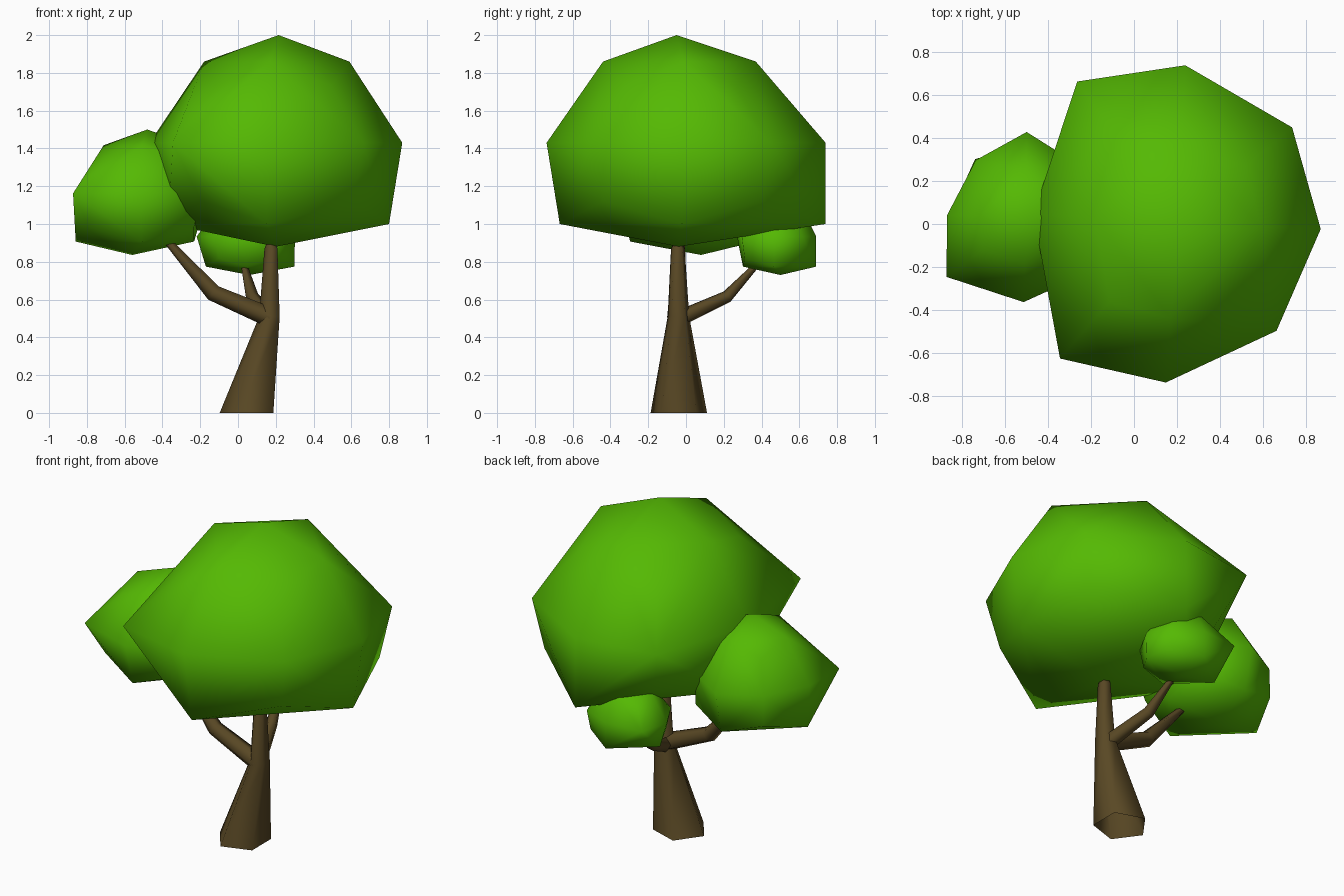
import bpy, bmesh
from math import sin, cos, radians, tau
from mathutils import Vector

cube = bpy.data.objects.get("Cube")
if cube:
    bpy.data.objects.remove(cube, do_unlink=True)


def material(name, rgb):
    mat = bpy.data.materials.new(name)
    mat.use_nodes = True
    color = (*rgb, 1)
    mat.diffuse_color = color
    mat.node_tree.nodes["Principled BSDF"].inputs["Base Color"].default_value = color
    return mat


leaf_green = material("leaf green", (0.09, 0.485, 0.001))
bark_brown = material("bark brown", (0.10, 0.065, 0.018))


def finish(name, bm, mat):
    bmesh.ops.recalc_face_normals(bm, faces=bm.faces)
    mesh = bpy.data.meshes.new(name)
    bm.to_mesh(mesh)
    bm.free()
    mesh.materials.append(mat)
    obj = bpy.data.objects.new(name, mesh)
    bpy.context.collection.objects.link(obj)
    return obj


# Irregular clump of leaves, like a rounded cube: an eight-sided middle ring,
# four edge points and four corners above and below it, and two poles
ANGLES = [-2, 40, 87, 125, 176, 229, 266, 313]
UPPER = [0.39, 0.37, 0.38, 0.44]
UPPER_CORNERS = [0.42, 0.45, 0.48, 0.43]
LOWER_CORNERS = [0.63, 0.62, 0.60, 0.60]


def foliage(name, center, width, height, turn, middle, lower, low_pole, top_pole):
    x, y, bottom = center
    bm = bmesh.new()

    def ring(radii, angles, z):
        return [bm.verts.new((x + width * r * cos(radians(a + turn)),
                              y + width * r * sin(radians(a + turn)),
                              bottom + height * z))
                for r, a in zip(radii, angles)]

    def dome(four, corners, pole):
        for k in range(4):
            a, b, c = four[k], four[(k + 1) % 4], corners[k]
            m = [belt[(2 * k + i) % 8] for i in range(3)]
            for tri in ((pole, a, b), (a, c, b), (a, m[0], m[1]),
                        (a, m[1], c), (c, m[1], b), (b, m[1], m[2])):
                bm.faces.new(tri).smooth = True

    belt = ring(middle, ANGLES, 0.55)
    base = bm.verts.new((x + low_pole[0], y + low_pole[1], bottom))
    top = bm.verts.new((x + top_pole[0], y + top_pole[1], bottom + 1.12 * height))
    dome(ring(lower, ANGLES[::2], 0.12), ring(LOWER_CORNERS, ANGLES[1::2], 0.24), base)
    dome(ring(UPPER, ANGLES[::2], 0.98), ring(UPPER_CORNERS, ANGLES[1::2], 0.85), top)
    return finish(name, bm, leaf_green)


foliage("main_crown", (0.20, 0.0, 0.88), 1.0, 1.0, 0,
        (0.67, 0.70, 0.74, 0.81, 0.67, 0.83, 0.74, 0.68),
        (0.60, 0.74, 0.57, 0.67), (0, -0.04), (0.015, -0.05))
foliage("side_foliage", (-0.50, 0.035, 0.836), 0.57, 0.593, 92,
        (0.69, 0.62, 0.65, 0.82, 0.70, 0.70, 0.60, 0.60),
        (0.59, 0.63, 0.58, 0.47), (-0.06, 0.045), (0.02, 0))
foliage("back_foliage", (0.05, 0.48, 0.73), 0.35, 0.37, -90,
        (0.60, 0.69, 0.72, 0.68, 0.60, 0.83, 0.77, 0.67),
        (0.51, 0.71, 0.60, 0.63), (0.01, 0.02), (0, 0))


# Tapered five-sided limb through (centre, radius) stations, open at the start
def limb(name, stations, level=False):
    bm = bmesh.new()
    points = [Vector(p) for p, r in stations]
    rings = []
    for i, (p, r) in enumerate(stations):
        axis = points[min(i + 1, len(points) - 1)] - points[max(i - 1, 0)]
        if level:
            u, v = Vector((1, 0, 0)), Vector((0, 1, 0))
        else:
            u = axis.cross(Vector((0, 0, 1))).normalized()
            v = axis.cross(u).normalized()
        turns = [tau * (0.5 + k / 5) for k in range(5)]
        rings.append([bm.verts.new(points[i] + r * (cos(t) * u + sin(t) * v))
                      for t in turns])
    for a, b in zip(rings, rings[1:]):
        for i in range(5):
            j = (i + 1) % 5
            bm.faces.new((a[i], a[j], b[j], b[i])).smooth = True
    bm.faces.new(rings[-1])
    return finish(name, bm, bark_brown)


limb("trunk", [((0.06, -0.038, 0), 0.157), ((0.172, -0.04, 0.51), 0.06),
               ((0.178, -0.043, 0.87), 0.038), ((0.178, -0.043, 0.90), 0.025)],
     level=True)
limb("side_branch", [((0.17, -0.045, 0.505), 0.055), ((-0.13, -0.04, 0.635), 0.047),
                     ((-0.40, -0.02, 0.94), 0.018)])
limb("back_branch", [((0.16, -0.03, 0.50), 0.045), ((0.075, 0.22, 0.615), 0.035),
                     ((0.025, 0.40, 0.81), 0.014)])
